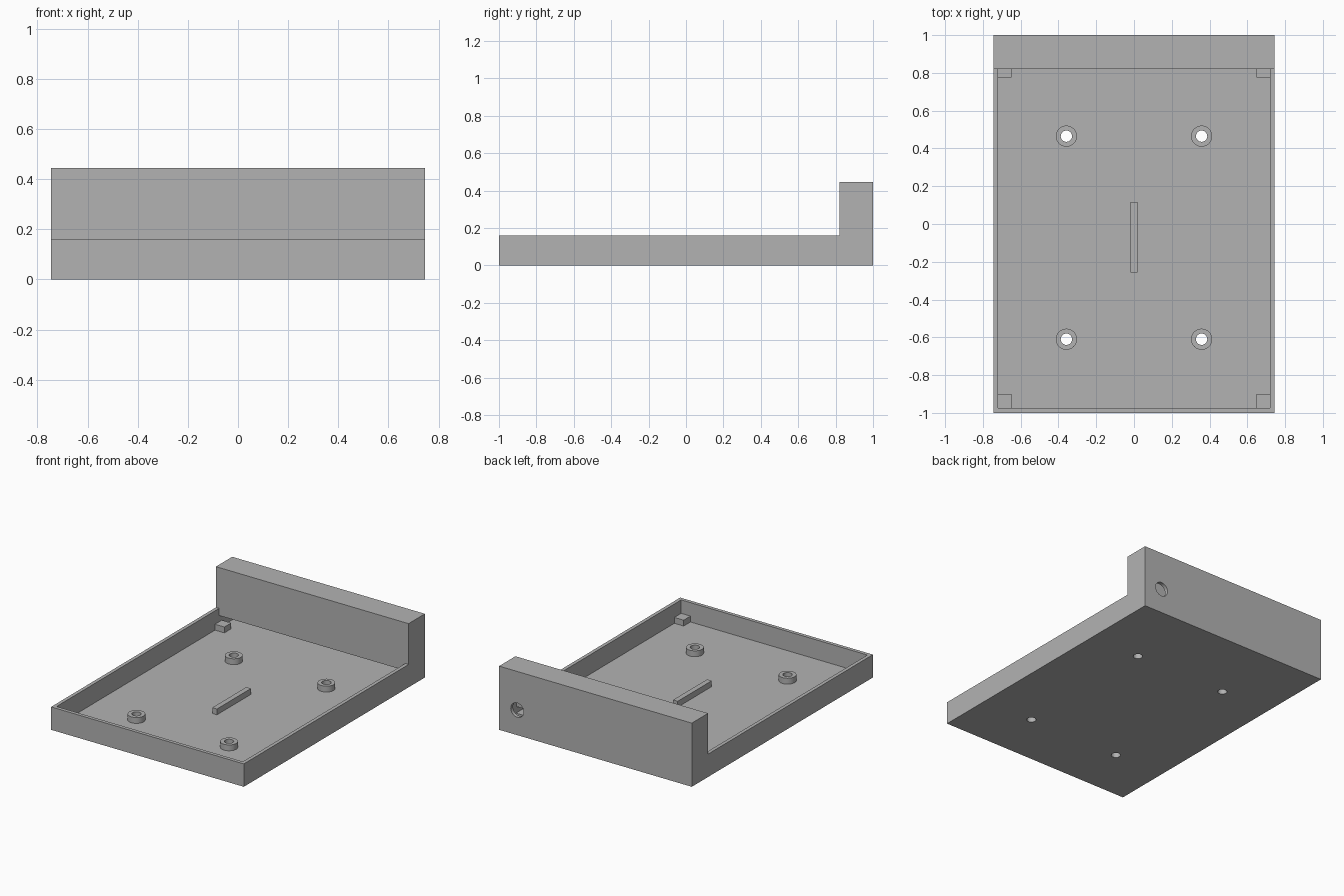
import bpy, bmesh, math
from mathutils import Vector, Matrix

if "Cube" in bpy.data.objects:
    bpy.data.objects.remove(bpy.data.objects["Cube"])

HALF_W, WALL, FLOOR, RIM, TOP = 0.745, 0.025, 0.025, 0.16, 0.445
STEP = 0.82          # front face of the raised back housing
PART_TOP = 0.066     # top of the fittings on the floor
HOLE_R = 0.03

grey = bpy.data.materials.new("grey_plastic")
grey.use_nodes = True
colour = (0.45, 0.45, 0.45, 1)
grey.diffuse_color = colour
grey.node_tree.nodes["Principled BSDF"].inputs["Base Color"].default_value = colour


def finish(name, bm):
    bmesh.ops.recalc_face_normals(bm, faces=bm.faces)
    mesh = bpy.data.meshes.new(name)
    bm.to_mesh(mesh)
    bm.free()
    mesh.materials.append(grey)
    obj = bpy.data.objects.new(name, mesh)
    bpy.context.collection.objects.link(obj)
    return obj


def side_profile(name, points, half_width):
    """Extrude a (y, z) outline across x."""
    bm = bmesh.new()
    face = bm.faces.new([bm.verts.new((-half_width, y, z)) for y, z in points])
    ext = bmesh.ops.extrude_face_region(bm, geom=[face])
    moved = [v for v in ext["geom"] if isinstance(v, bmesh.types.BMVert)]
    bmesh.ops.translate(bm, verts=moved, vec=(2 * half_width, 0, 0))
    return finish(name, bm)


def box(name, lo, hi):
    lo, hi = Vector(lo), Vector(hi)
    bm = bmesh.new()
    bmesh.ops.create_cube(bm, size=1, matrix=Matrix.Translation((lo + hi) / 2)
                          @ Matrix.Diagonal((*(hi - lo), 1)))
    return finish(name, bm)


def cylinder(name, centre, radius, depth, turn=0):
    bm = bmesh.new()
    bmesh.ops.create_cone(bm, cap_ends=True, segments=32, radius1=radius, radius2=radius,
                          depth=depth, matrix=Matrix.Translation(centre) @ Matrix.Rotation(turn, 4, "X"))
    return finish(name, bm)


def cut(obj, cutters):
    """Subtract each cutter, bake the result and discard the cutters."""
    for c in cutters:
        c.hide_render = True
        mod = obj.modifiers.new("cut", "BOOLEAN")
        mod.operation, mod.solver, mod.object = "DIFFERENCE", "EXACT", c
    deps = bpy.context.evaluated_depsgraph_get()
    mesh = bpy.data.meshes.new_from_object(obj.evaluated_get(deps))
    obj.modifiers.clear()
    obj.data = mesh
    for c in cutters:
        bpy.data.objects.remove(c)


def smooth(obj):
    bpy.ops.object.select_all(action="DESELECT")
    obj.select_set(True)
    bpy.context.view_layer.objects.active = obj
    bpy.ops.object.shade_smooth_by_angle(angle=math.radians(30))


# Tray with raised back housing, hollowed in one piece
tray = side_profile("tray_shell", [(-1, 0), (1, 0), (1, TOP), (STEP, TOP), (STEP, RIM), (-1, RIM)], HALF_W)
lip_z, back = 0.11, 1 - WALL
cavity = side_profile("cavity_cutter", [
    (-back, FLOOR), (back, FLOOR), (back, TOP - WALL), (STEP + WALL, TOP - WALL),
    (STEP + WALL, lip_z), (STEP, lip_z), (STEP, RIM + 0.1), (-back, RIM + 0.1)], HALF_W - WALL)

# Screw holes through the floor and the cable hole in the back
spots = [(x, y) for x in (-0.358, 0.358) for y in (-0.61, 0.465)]
cutters = [cavity] + [cylinder("screw_cutter", (x, y, 0), HOLE_R, 0.2) for x, y in spots]
cutters.append(cylinder("cable_cutter", (0.605, 1, 0.175), 0.05, 0.1, math.pi / 2))
cut(tray, cutters)
smooth(tray)

# Hollow standoffs around the screw holes
for x, y in spots:
    post = cylinder("standoff", (x, y, (FLOOR + PART_TOP) / 2), 0.056, PART_TOP - FLOOR)
    cut(post, [cylinder("bore_cutter", (x, y, 0), HOLE_R, 0.4)])
    smooth(post)

# Corner support blocks
inner = HALF_W - WALL
for side in (-1, 1):
    for y0 in (-back, 0.775):
        xs = sorted((side * inner, side * (inner - 0.072)))
        box("corner_block", (xs[0], y0, FLOOR), (xs[1], y0 + 0.075, PART_TOP))

# Central support rib
box("centre_rib", (-0.018, -0.258, FLOOR), (0.018, 0.117, PART_TOP))
